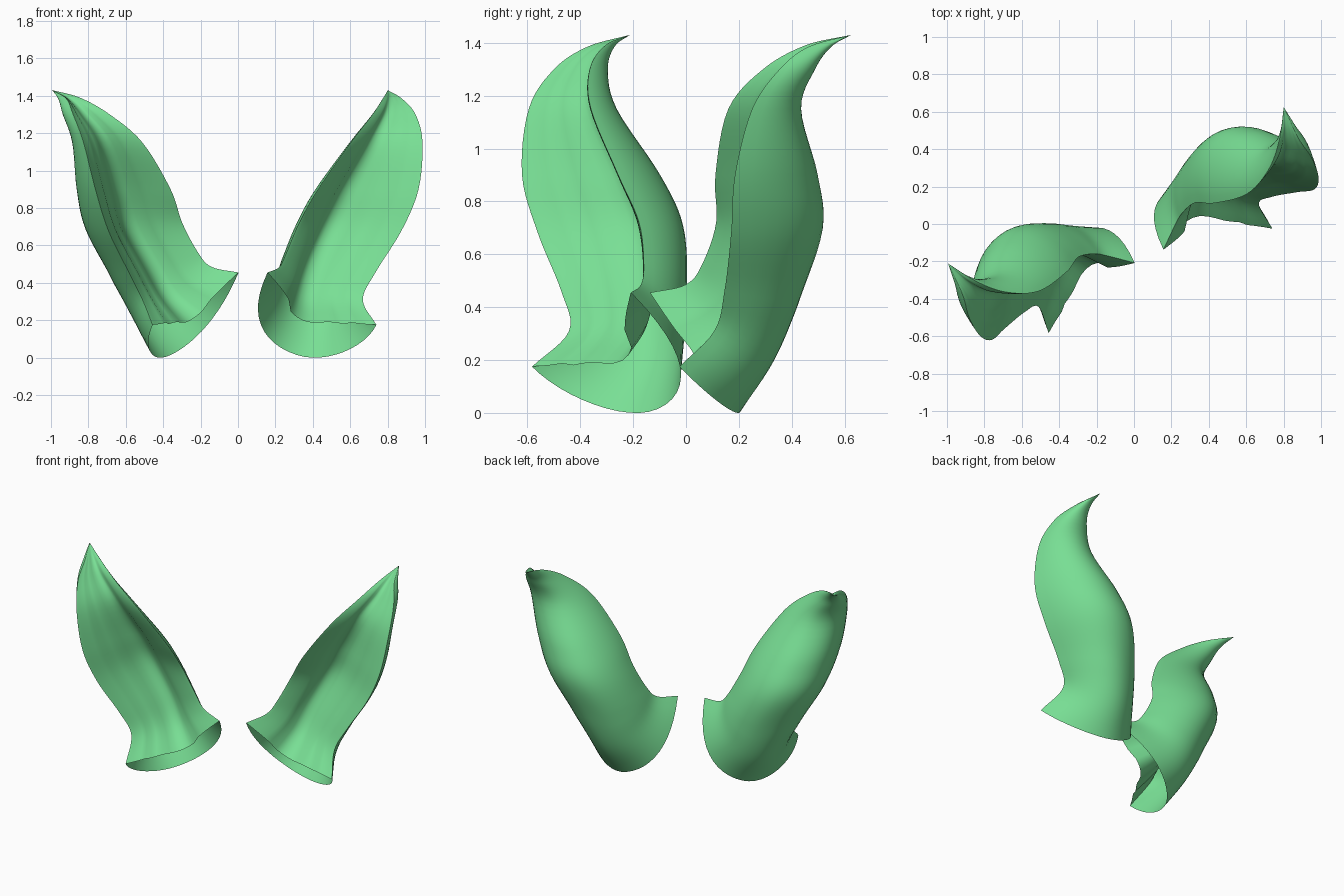
import bpy
import bmesh
import math
from mathutils import Vector

cube = bpy.data.objects.get("Cube")
if cube:
    bpy.data.objects.remove(cube, do_unlink=True)

green = bpy.data.materials.new("leaf_green")
green.use_nodes = True
colour = (0.19, 0.74, 0.30, 1)
green.diffuse_color = colour
green.node_tree.nodes["Principled BSDF"].inputs["Base Color"].default_value = colour

# Guide rails of one ear, from the open base to the tip
TIP = (0.99, 0.228, 1.43)
INNER_EDGE = [(0.085, -0.19, 0.455), (0.2, -0.095, 0.485), (0.26, -0.055, 0.56),
              (0.345, -0.035, 0.72), (0.435, -0.08, 0.9), (0.615, -0.11, 1.15),
              (0.775, -0.04, 1.3), (0.895, 0.08, 1.39), TIP]
OUTER_EDGE = [(0.66, -0.335, 0.175), (0.65, -0.185, 0.31), (0.73, -0.18, 0.46),
              (0.865, -0.215, 0.68), (0.953, -0.24, 0.9), (1.0, -0.19, 1.15),
              (1.01, -0.08, 1.3), (0.99, 0.05, 1.385), TIP]
BACK_SPINE = [(0.37, 0.055, 0.015), (0.45, 0.155, 0.22), (0.54, 0.215, 0.45),
              (0.675, 0.25, 0.7), (0.745, 0.195, 0.9), (0.845, 0.075, 1.15),
              (0.935, 0.095, 1.3), (0.975, 0.15, 1.385), TIP]
STEPS = 6       # rows between guide points
ARC = 24        # segments across the ear


def smooth_rail(points):
    """Sample a Catmull-Rom curve through the points."""
    p = [Vector(q) for q in points]
    p = [2 * p[0] - p[1]] + p + [2 * p[-1] - p[-2]]
    out = []
    for i in range(1, len(p) - 2):
        a, b, c, d = p[i - 1:i + 3]
        for k in range(STEPS):
            t = k / STEPS
            out.append(b + (c - a) * t / 2 + (2 * a - 5 * b + 4 * c - d) * t * t / 2
                       + (3 * b - a - 3 * c + d) * t ** 3 / 2)
    return out


def section(inner, outer, spine, along):
    """Crescent loop: full rounded back, then a hollow front with thick lips."""
    mid = (inner + outer) / 2
    half = inner - mid
    depth = spine - mid
    skew = max(0.15 - along, -0.08)
    inner_power = 0.85 + 0.2 * min(1, 2 * along)
    outer_power = 1.08 - 0.23 * min(1, 4 * along)
    hollow = 0.43 + 0.1 * math.sin(math.pi * along)
    loop = []
    for i in range(ARC + 1):
        t = math.pi * i / ARC
        c, s = math.cos(t), math.sin(t)
        blend = (1 + c) / 2
        power = inner_power * blend + outer_power * (1 - blend)
        wide = math.copysign(abs(c) ** power, c)
        deep = max(s, 0) ** power * (1 + skew * c)
        loop.append(mid + half * wide + depth * deep)
    for i in range(ARC - 1, 0, -1):
        w = (1 - math.cos(math.pi * i / ARC)) / 2
        dip = math.sin(math.pi * w) ** 1.2 * (1 + 0.2 * math.sin(2 * math.pi * w))
        dip *= 1 - 0.12 * math.exp(-((w - 0.65) / 0.1) ** 2)   # soft centre ridge
        # Rolled lips along both edges
        lip = 0.1 if w < 0.25 else 0.04 if w > 0.75 else 0
        dip = dip * hollow - lip * math.sin(2 * math.pi * w) ** 2
        loop.append(inner.lerp(outer, w) + depth * dip)
    return loop


def build_ear(name, side):
    bm = bmesh.new()
    rails = list(zip(*(smooth_rail(r) for r in (INNER_EDGE, OUTER_EDGE, BACK_SPINE))))
    rings = []
    for i, (inner, outer, spine) in enumerate(rails):
        loop = section(inner, outer, spine, i / len(rails))
        rings.append([bm.verts.new((side * p.x, p.y, p.z)) for p in loop])
    count = len(rings[0])
    for low, high in zip(rings, rings[1:]):
        for j in range(count):
            k = (j + 1) % count
            bm.faces.new((low[j], low[k], high[k], high[j]))
    # Pointed tip
    tip = bm.verts.new((side * TIP[0], TIP[1], TIP[2]))
    for j in range(count):
        bm.faces.new((rings[-1][j], rings[-1][(j + 1) % count], tip))
    bmesh.ops.recalc_face_normals(bm, faces=bm.faces)
    mesh = bpy.data.meshes.new(name)
    bm.to_mesh(mesh)
    bm.free()
    mesh.materials.append(green)
    ear = bpy.data.objects.new(name, mesh)
    bpy.context.collection.objects.link(ear)
    # The pair is turned together about the vertical axis
    ear.rotation_euler.z = math.radians(25)
    bpy.ops.object.select_all(action="DESELECT")
    ear.select_set(True)
    bpy.context.view_layer.objects.active = ear
    bpy.ops.object.shade_smooth_by_angle(angle=math.radians(60))


build_ear("left_ear", 1)
build_ear("right_ear", -1)
